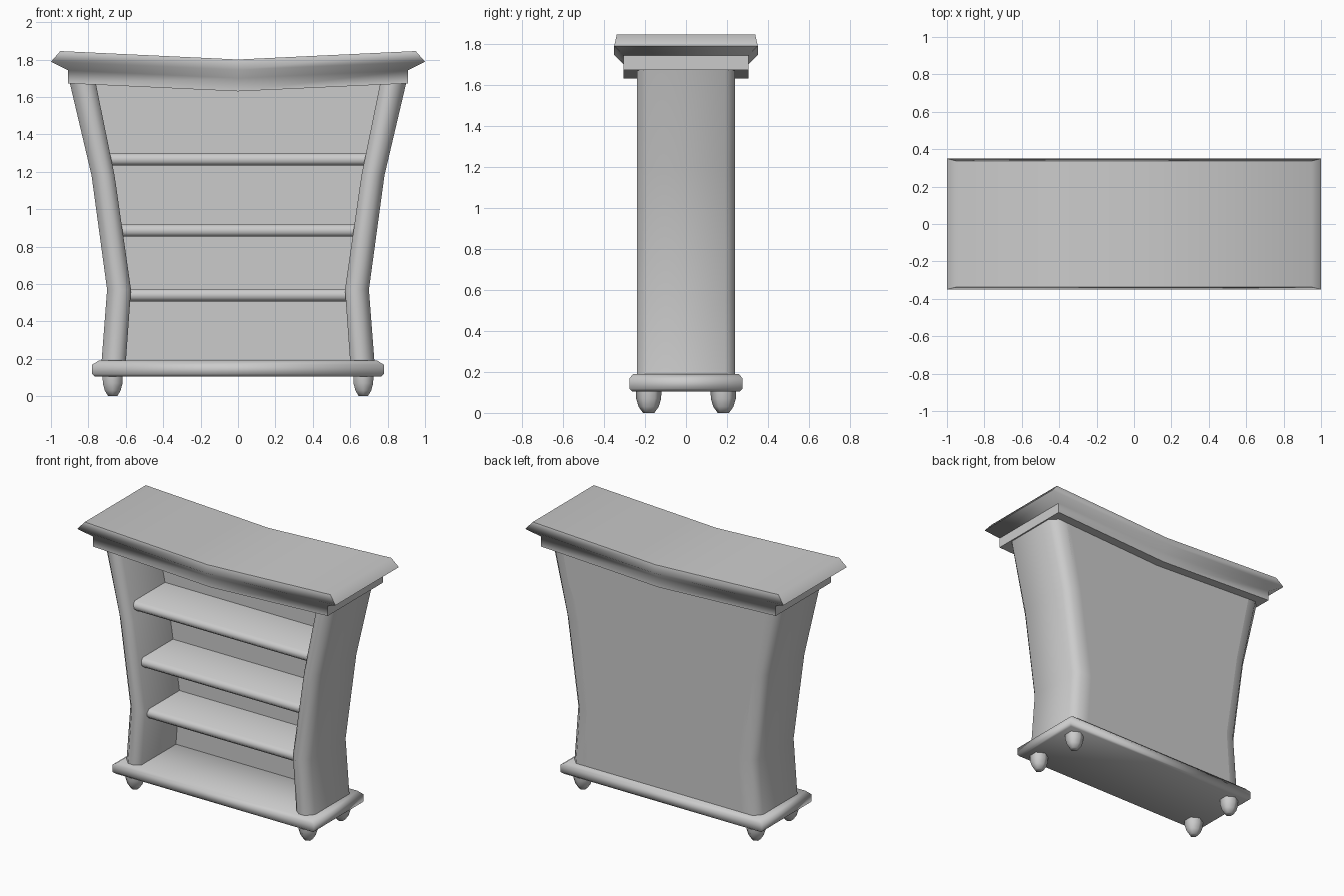
import bpy, bmesh, math

if "Cube" in bpy.data.objects:
    bpy.data.objects.remove(bpy.data.objects["Cube"])

# Flared side outline: height, inner x, outer x
LEVELS = [(0.18, 0.60, 0.73), (0.57, 0.572, 0.70), (1.18, 0.66, 0.783), (1.69, 0.764, 0.903)]


def inner_x(z):
    for (z0, a, _), (z1, b, _) in zip(LEVELS, LEVELS[1:]):
        if z <= z1:
            return a + (b - a) * (z - z0) / (z1 - z0)
    return LEVELS[-1][1]


def loft(name, rings, angle=45):
    """Skin a stack of equal-length point rings and cap both ends."""
    bm = bmesh.new()
    vs = [[bm.verts.new(p) for p in r] for r in rings]
    n = len(rings[0])
    for a, b in zip(vs, vs[1:]):
        for i in range(n):
            j = (i + 1) % n
            bm.faces.new((a[i], a[j], b[j], b[i]))
    bm.faces.new(vs[0][::-1])
    bm.faces.new(vs[-1])
    bmesh.ops.recalc_face_normals(bm, faces=bm.faces)
    me = bpy.data.meshes.new(name)
    bm.to_mesh(me)
    bm.free()
    ob = bpy.data.objects.new(name, me)
    bpy.context.collection.objects.link(ob)
    bpy.ops.object.select_all(action='DESELECT')
    ob.select_set(True)
    bpy.context.view_layer.objects.active = ob
    bpy.ops.object.shade_smooth_by_angle(angle=math.radians(angle))
    return ob


# Side panels, rounded on the front and back corners
for s, side in ((-1, "left"), (1, "right")):
    rings = []
    for z, xi, xo in LEVELS:
        w = xo - xi
        sec = [(xi, -0.21), (xi + 0.3 * w, -0.24), (xi + 0.65 * w, -0.24), (xo, -0.19),
               (xo, 0.19), (xi + 0.65 * w, 0.24), (xi, 0.24)]
        rings.append([(s * x, y, z) for x, y in sec])
    loft(side + "_side_panel", rings, 60)

# Back panel following the flared sides
loft("back_panel", [[(-xi - 0.03, 0.17, z), (xi + 0.03, 0.17, z),
                     (xi + 0.03, 0.24, z), (-xi - 0.03, 0.24, z)] for z, xi, _ in LEVELS], 20)

# Shelves with rounded front edges
for k, z in enumerate((0.54, 0.886, 1.267)):
    h = 0.033
    prof = [(0.19, -h), (-0.165, -h), (-0.185, -0.014), (-0.185, 0.014), (-0.165, h), (0.19, h)]
    rings = [[(s * (inner_x(z + dz) + 0.02), y, z + dz) for y, dz in prof] for s in (-1, 1)]
    loft("shelf_%d" % (k + 1), rings, 60)

# Base slab with softened rim
loft("base", [[(-x, -y, z), (x, -y, z), (x, y, z), (-x, y, z)] for x, y, z in
              ((0.765, 0.262, 0.105), (0.78, 0.275, 0.118), (0.78, 0.275, 0.168),
               (0.745, 0.258, 0.19))], 60)

# Cornice: block, flared cove and sloped rim, dipping at the middle
rings = []
for x, y, z, dip in ((0.908, 0.305, 1.672, 0.042), (0.908, 0.305, 1.742, 0.042),
                     (1.0, 0.35, 1.788, 0.043), (0.95, 0.337, 1.845, 0.045)):
    rings.append([(-x, -y, z), (0, -y, z - dip), (x, -y, z),
                  (x, y, z), (0, y, z - dip), (-x, y, z)])
cornice = loft("cornice", rings, 60)
# Split the caps along the centre fold
bm = bmesh.new()
bm.from_mesh(cornice.data)
mid = [v for v in bm.verts if abs(v.co.x) < 1e-4]
zs = sorted({round(v.co.z, 3) for v in mid})
for z in (zs[0], zs[-1]):
    bmesh.ops.connect_verts(bm, verts=[v for v in mid if abs(v.co.z - z) < 1e-3])
bm.to_mesh(cornice.data)
bm.free()

# Tapered feet
for sx, a in ((-1, "left"), (1, "right")):
    for sy, b in ((-1, "front"), (1, "back")):
        rings = [[(sx * 0.67 + r * math.sin(i * math.pi / 3), sy * 0.182 + r * math.cos(i * math.pi / 3), z)
                  for i in range(6)] for r, z in ((0.028, 0), (0.049, 0.03), (0.061, 0.07), (0.062, 0.11))]
        loft("%s_%s_foot" % (b, a), rings, 65)
